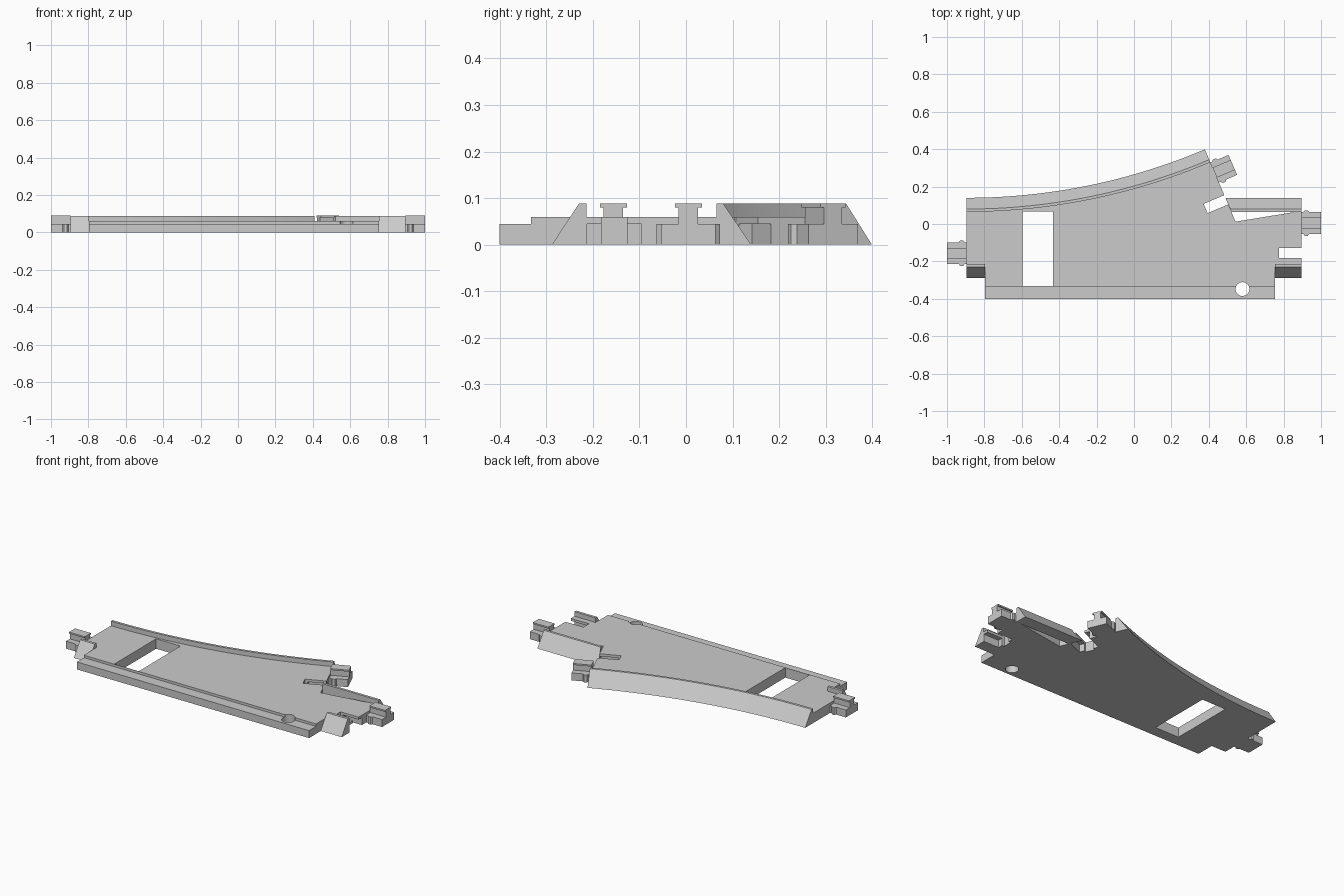
import bpy, bmesh, math
from mathutils import Matrix, Vector

cube = bpy.data.objects.get("Cube")
if cube:
    bpy.data.objects.remove(cube, do_unlink=True)

grey = bpy.data.materials.new("plain grey")
grey.use_nodes = True
GREY = (0.6, 0.6, 0.6, 1)
grey.diffuse_color = GREY
grey.node_tree.nodes["Principled BSDF"].inputs["Base Color"].default_value = GREY

END = 0.895            # plate ends
DECK, LEDGE, RAIL = 0.06, 0.045, 0.088
R_FOOT, R_TOP, R_IN = 3.26, 3.32, 3.335
TURN = math.radians(23)
STEPS = 24


def add_object(name, bm):
    bmesh.ops.recalc_face_normals(bm, faces=bm.faces)
    mesh = bpy.data.meshes.new(name)
    bm.to_mesh(mesh)
    bm.free()
    mesh.materials.append(grey)
    obj = bpy.data.objects.new(name, mesh)
    bpy.context.collection.objects.link(obj)
    return obj


def prism(name, outline, z0, z1, frame=Matrix()):
    """Extrude a plan outline between two heights."""
    bm = bmesh.new()
    face = bm.faces.new([bm.verts.new((x, y, z0)) for x, y in outline])
    new = bmesh.ops.extrude_face_region(bm, geom=[face])["geom"]
    top = [v for v in new if isinstance(v, bmesh.types.BMVert)]
    bmesh.ops.translate(bm, verts=top, vec=(0, 0, z1 - z0))
    bm.transform(frame)
    return add_object(name, bm)


def box(name, x0, x1, y0, y1, z0, z1, frame=Matrix()):
    return prism(name, [(x0, y0), (x1, y0), (x1, y1), (x0, y1)], z0, z1, frame)


def loft(name, sections):
    """Join matching cross-sections into a capped solid."""
    bm = bmesh.new()
    rings = [[bm.verts.new(p) for p in s] for s in sections]
    n = len(rings[0])
    for a, b in zip(rings, rings[1:]):
        for i in range(n):
            j = (i + 1) % n
            bm.faces.new((a[i], a[j], b[j], b[i]))
    bm.faces.new(rings[0])
    bm.faces.new(rings[-1])
    return add_object(name, bm)


def arc(radius, t):
    return Vector((-END + radius * math.sin(t), 0.14 + R_FOOT - radius * math.cos(t)))


def end_frame(x, y, angle):
    """Local x points out of the track end."""
    return Matrix.Translation((x, y, 0)) @ Matrix.Rotation(angle, 4, "Z")


# Plate outline, following the branch curve at the back
branch_end = arc(R_IN + 0.345, TURN)
outline = [(-0.797, -0.4), (0.755, -0.4), (0.755, -0.22), (END, -0.22), (END, 0.07)]
outline += [tuple(branch_end)]
outline += [tuple(arc(R_IN - 0.005, TURN * i / STEPS)) for i in range(STEPS, -1, -1)]
outline += [(-END, -0.22), (-0.797, -0.22)]
plate = prism("track_plate", outline, 0, DECK)

# Openings in the plate
cutters = [
    box("ledge_cutter", -1, 1, -0.5, -0.333, LEDGE, 0.2),
    box("window_cutter", -0.595, -0.432, -0.331, 0.068, -0.1, 0.2),
    prism("hole_cutter", [(0.58 + 0.037 * math.cos(a), -0.348 + 0.037 * math.sin(a))
                          for a in (math.tau * i / 32 for i in range(32))], -0.1, 0.2),
]
notch = arc(R_IN + 0.218, TURN)
for side, frame in (("left", end_frame(END, -0.154, 0)),
                    ("right", end_frame(-END, 0.004, math.pi)),
                    ("branch", end_frame(*notch, TURN))):
    cutters.append(box(side + "_slot_cutter", -0.12, 0.05, -0.027, 0.027, -0.1, 0.2, frame))
    cutters.append(box(side + "_socket_cutter", -0.105, 0.05, -0.058, 0.058, -0.1, LEDGE, frame))

for cutter in cutters:
    cutter.hide_render = True
    mod = plate.modifiers.new(cutter.name, "BOOLEAN")
    mod.operation = "DIFFERENCE"
    mod.solver = "EXACT"
    mod.object = cutter
bpy.context.view_layer.update()
evaluated = plate.evaluated_get(bpy.context.evaluated_depsgraph_get())
cut_mesh = bpy.data.meshes.new_from_object(evaluated)
plate.modifiers.clear()
plate.data = cut_mesh
for cutter in cutters:
    bpy.data.objects.remove(cutter, do_unlink=True)

# Curved branch rail with a sloping outer wall
profile = [(R_FOOT, 0), (R_TOP, RAIL), (R_IN, RAIL), (R_IN, 0)]
loft("branch_rail", [[(*arc(r, TURN * i / STEPS), z) for r, z in profile]
                     for i in range(STEPS + 1)])

# Straight back rail, its start cut along the branch end
back = [(0.14, 0), (0.08, RAIL), (0.065, RAIL), (0.065, 0)]
slant = math.tan(TURN)
loft("back_rail", [[(branch_end.x + (branch_end.y - y) * slant, y, z) for y, z in back],
                   [(END, y, z) for y, z in back]])

# Short front rails at both ends
front = [(-0.288, 0), (-0.23, RAIL), (-0.214, RAIL), (-0.214, 0)]
for name, x0, x1 in (("front_rail_right", -END, -0.797), ("front_rail_left", 0.755, END)):
    loft(name, [[(x, y, z) for y, z in front] for x in (x0, x1)])

# Connectors: bumped base, stem and cap
half = [(-0.01, -0.058), (0.01, -0.058), (0.018, -0.068), (0.034, -0.068),
        (0.042, -0.058), (0.105, -0.058)]
base = half + [(x, -y) for x, y in reversed(half)]
joint = arc(R_IN + 0.06, TURN)
for side, frame in (("left", end_frame(END, 0.005, 0)),
                    ("right", end_frame(-END, -0.156, math.pi)),
                    ("branch", end_frame(*joint, TURN))):
    prism(side + "_connector_base", base, 0, LEDGE, frame)
    box(side + "_connector_stem", 0, 0.105, -0.021, 0.021, LEDGE - 0.005, 0.082, frame)
    box(side + "_connector_cap", 0, 0.105, -0.029, 0.029, 0.08, 0.089, frame)
